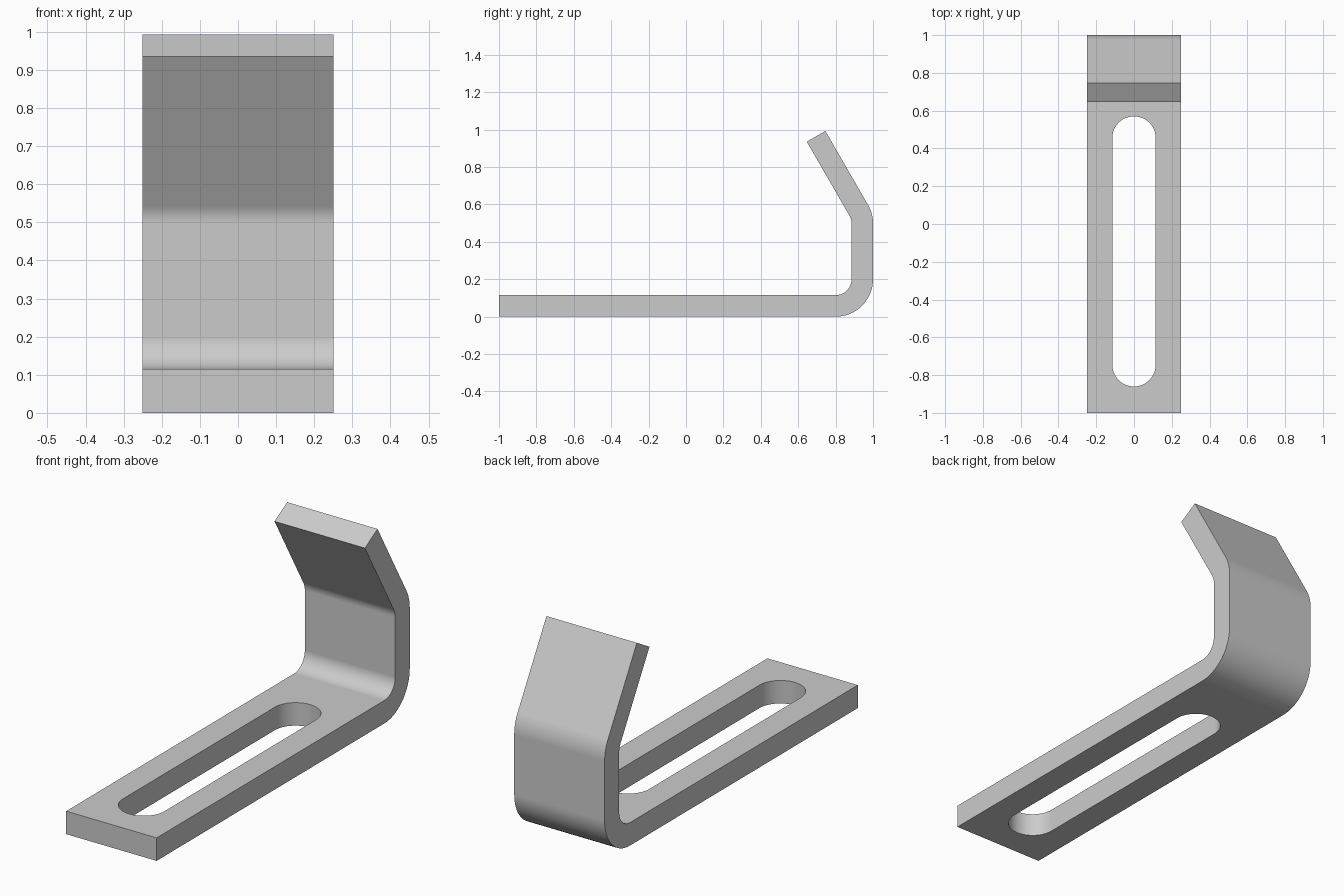
import bpy, bmesh
from math import sin, cos, radians, pi

if "Cube" in bpy.data.objects:
    bpy.data.objects.remove(bpy.data.objects["Cube"])

T = 0.115          # strip thickness
W = 0.25           # half width
R = 0.20           # outer bend radius
CY, Z1, Z2 = 0.80, 0.20, 0.498   # bend centres
TIP = 0.456        # length of the leaning lip


def arc(cx, cy, r, a0, a1, n):
    return [(cx + r * cos(radians(a0 + (a1 - a0) * i / n)),
             cy + r * sin(radians(a0 + (a1 - a0) * i / n))) for i in range(n + 1)]


def prism(name, points, place, move):
    """Extrude a closed outline into a solid object."""
    bm = bmesh.new()
    face = bm.faces.new([bm.verts.new(place(a, b)) for a, b in points])
    ext = bmesh.ops.extrude_face_region(bm, geom=[face])
    verts = [v for v in ext["geom"] if isinstance(v, bmesh.types.BMVert)]
    bmesh.ops.translate(bm, verts=verts, vec=move)
    bmesh.ops.recalc_face_normals(bm, faces=bm.faces)
    mesh = bpy.data.meshes.new(name)
    bm.to_mesh(mesh)
    bm.free()
    obj = bpy.data.objects.new(name, mesh)
    bpy.context.collection.objects.link(obj)
    return obj


def strip_side(r):
    """One face of the bent strip, from the foot to the tip."""
    pts = [(-1, Z1 - r)] + arc(CY, Z1, r, -90, 0, 16) + arc(CY, Z2, r, 0, 30, 8)
    y, z = pts[-1]
    return pts + [(y - TIP * sin(radians(30)), z + TIP * cos(radians(30)))]


# bent strip
outline = strip_side(R) + strip_side(R - T)[::-1]
bracket = prism("bent_bracket", outline, lambda y, z: (-W, y, z), (2 * W, 0, 0))

# long rounded slot through the base
slot = arc(0, 0.455, 0.115, 0, 180, 24) + arc(0, -0.745, 0.115, 180, 360, 24)
cutter = prism("slot_cutter", slot, lambda x, y: (x, y, -0.1), (0, 0, 0.3))
cutter.hide_render = True

bpy.context.view_layer.objects.active = bracket
bracket.select_set(True)
cut = bracket.modifiers.new("slot", 'BOOLEAN')
cut.operation = 'DIFFERENCE'
cut.solver = 'EXACT'
cut.object = cutter
bpy.ops.object.modifier_apply(modifier=cut.name)
bpy.data.objects.remove(cutter)

# smooth bends, crisp edges
bpy.ops.object.shade_smooth_by_angle(angle=radians(30))
normals = bracket.modifiers.new("flat_normals", 'WEIGHTED_NORMAL')
normals.keep_sharp = True
